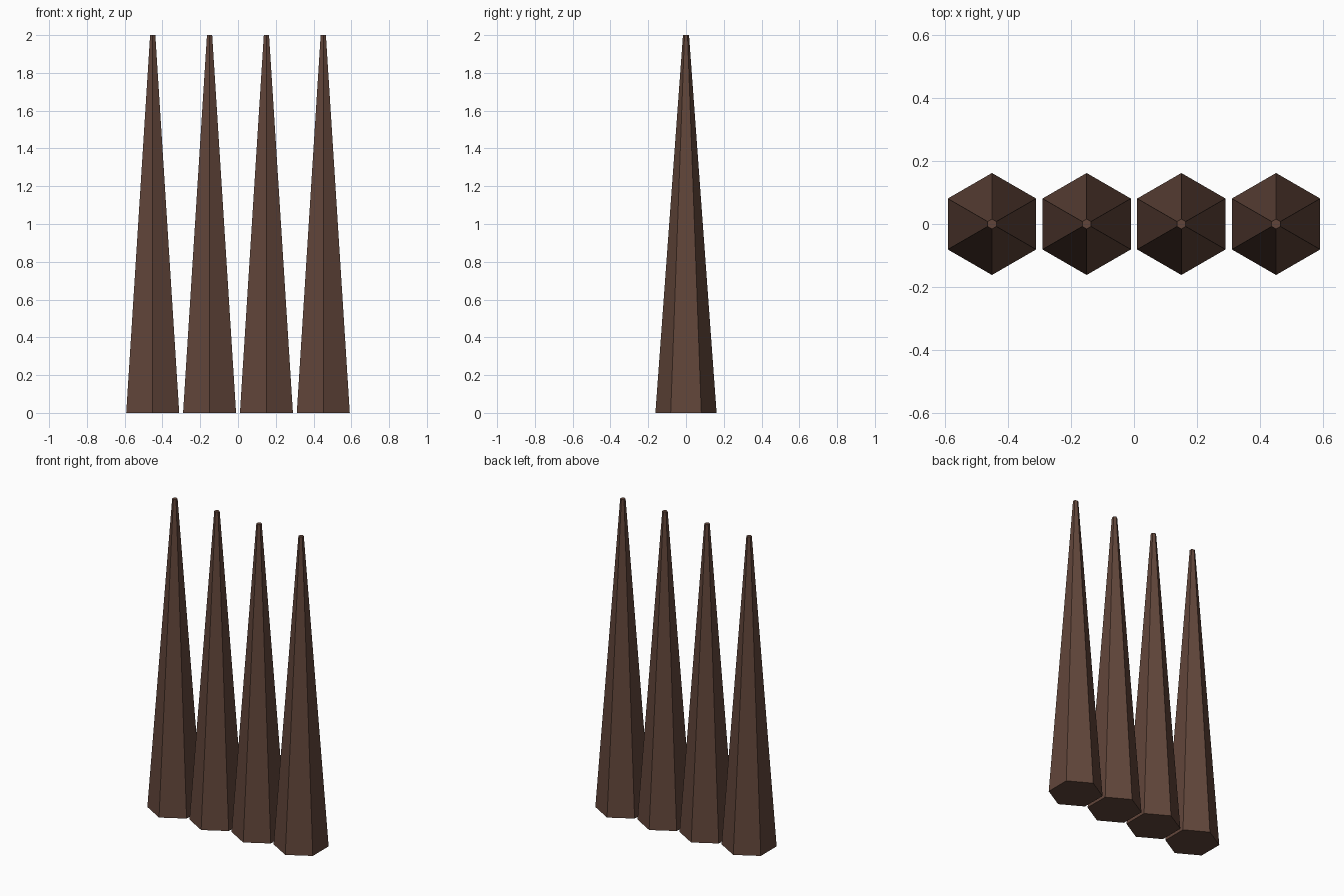
import bpy, bmesh

if "Cube" in bpy.data.objects:
    bpy.data.objects.remove(bpy.data.objects["Cube"])

BASE_R, TIP_R, HEIGHT, SPACING = 0.162, 0.016, 2.0, 0.301

# Dark brown wood
wood = bpy.data.materials.new("brown_wood")
wood.diffuse_color = (0.12, 0.06, 0.042, 1)
wood.use_nodes = True
wood.node_tree.nodes["Principled BSDF"].inputs["Base Color"].default_value = wood.diffuse_color


def spike(name, x):
    """Six-sided tapered stake, corners pointing along y, base on the ground."""
    mesh = bpy.data.meshes.new(name)
    bm = bmesh.new()
    bmesh.ops.create_cone(bm, cap_ends=True, segments=6,
                          radius1=BASE_R, radius2=TIP_R, depth=HEIGHT)
    bmesh.ops.translate(bm, verts=bm.verts, vec=(0, 0, HEIGHT / 2))
    bm.to_mesh(mesh)
    bm.free()
    mesh.materials.append(wood)
    obj = bpy.data.objects.new(name, mesh)
    obj.location.x = x
    bpy.context.collection.objects.link(obj)


# Row of four spikes
for i in range(4):
    spike(f"spike_{i + 1}", (i - 1.5) * SPACING)
